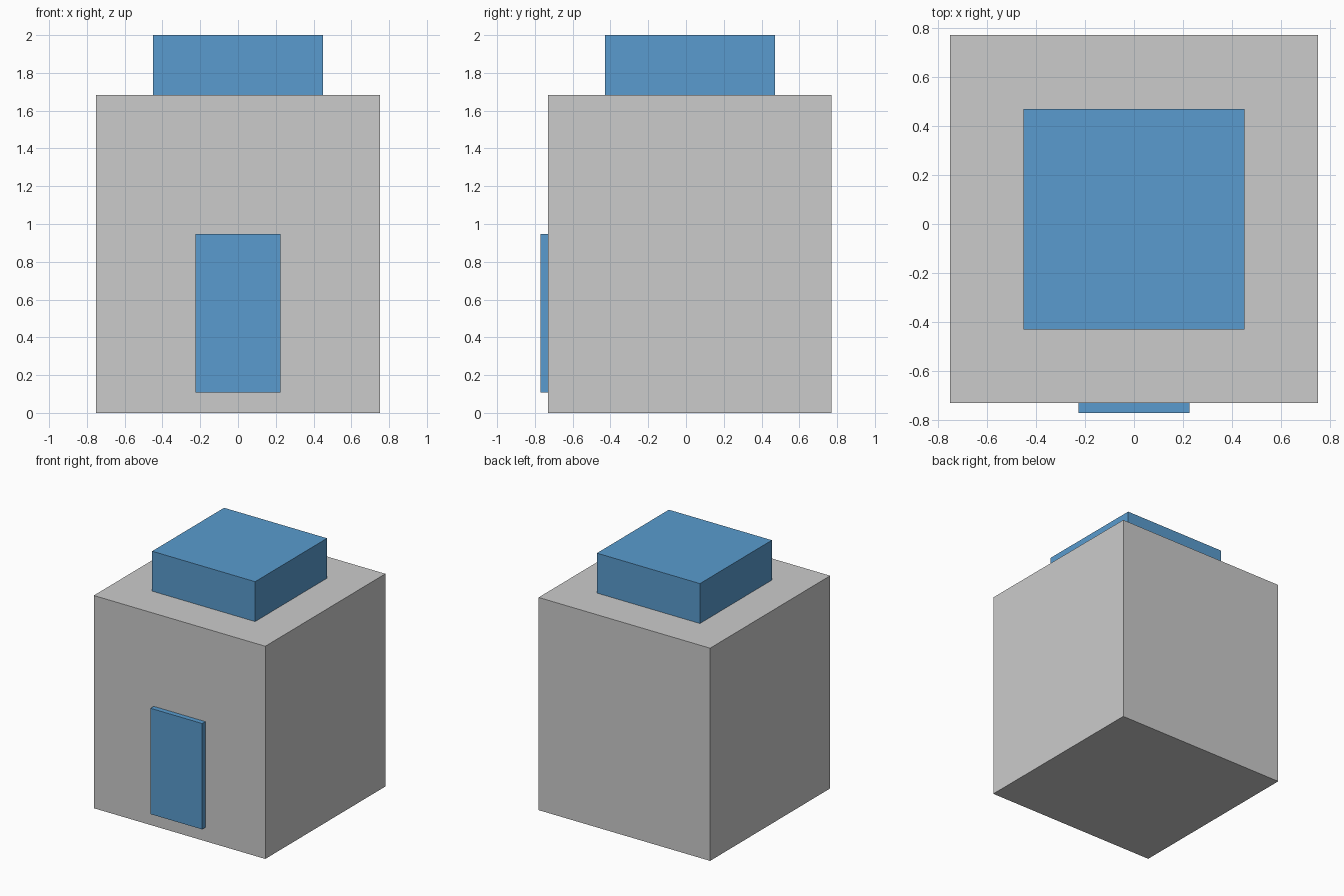
import bpy

if "Cube" in bpy.data.objects:
    bpy.data.objects.remove(bpy.data.objects["Cube"])

blue = bpy.data.materials.new("blue")
blue.diffuse_color = (0.1, 0.33, 0.62, 1)
blue.use_nodes = True
blue.node_tree.nodes["Principled BSDF"].inputs["Base Color"].default_value = blue.diffuse_color


def box(name, x, y, z, material=None):
    """Axis-aligned box from (min, max) ranges."""
    ranges = (x, y, z)
    bpy.ops.mesh.primitive_cube_add(size=1, location=[(a + b) / 2 for a, b in ranges])
    ob = bpy.context.object
    ob.name = name
    ob.scale = [b - a for a, b in ranges]
    bpy.ops.object.transform_apply(location=False, rotation=False, scale=True)
    if material:
        ob.data.materials.append(material)
    return ob


# Main block
box("body", (-0.751, 0.751), (-0.731, 0.771), (0, 1.684))
# Raised block on the roof
box("roof_block", (-0.451, 0.451), (-0.430, 0.470), (1.684, 2.0), blue)
# Thin door panel on the front
box("door", (-0.226, 0.226), (-0.771, -0.731), (0.109, 0.947), blue)
